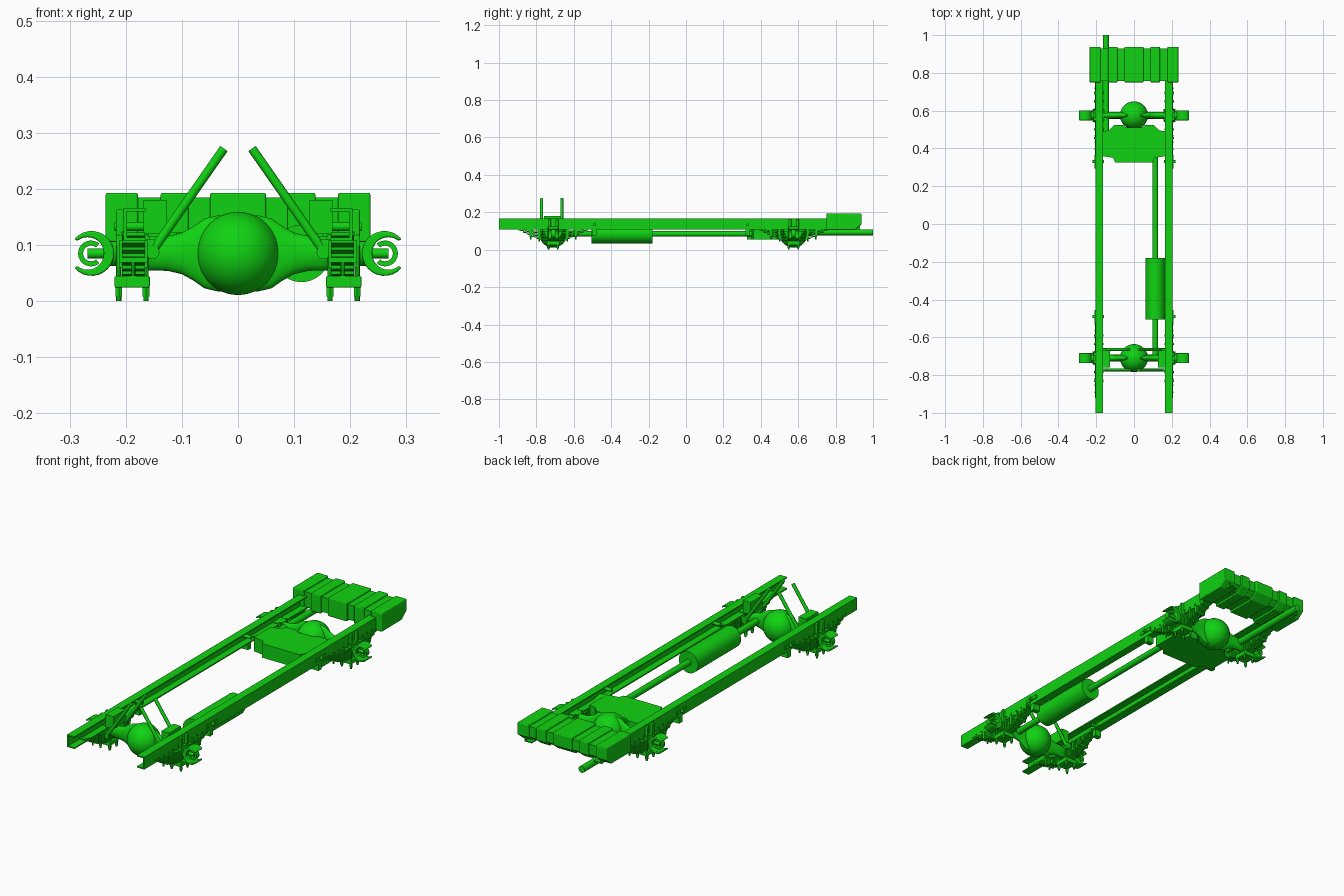
import bpy, bmesh, math
from mathutils import Vector, Matrix

cube = bpy.data.objects.get("Cube")
if cube:
    bpy.data.objects.remove(cube, do_unlink=True)

green = bpy.data.materials.new("bright green")
green.use_nodes = True
green.diffuse_color = (0.005, 0.65, 0.006, 1)
green.node_tree.nodes["Principled BSDF"].inputs["Base Color"].default_value = green.diffuse_color


def finish(name, bm, smooth=False, bevel=0):
    bmesh.ops.recalc_face_normals(bm, faces=bm.faces)
    mesh = bpy.data.meshes.new(name)
    bm.to_mesh(mesh)
    bm.free()
    mesh.materials.append(green)
    ob = bpy.data.objects.new(name, mesh)
    bpy.context.collection.objects.link(ob)
    if bevel:
        mod = ob.modifiers.new("Bevel", "BEVEL")
        mod.width, mod.segments = bevel, 3
    if smooth:
        bpy.ops.object.select_all(action="DESELECT")
        ob.select_set(True)
        bpy.context.view_layer.objects.active = ob
        bpy.ops.object.shade_smooth_by_angle(angle=math.radians(40))
    return ob


def box(name, x, y, z, bevel=0):
    """Block given by its (min, max) range on each axis."""
    bm = bmesh.new()
    bmesh.ops.create_cube(bm, size=1)
    for v in bm.verts:
        v.co = [r[0] + (c + 0.5) * (r[1] - r[0]) for c, r in zip(v.co, (x, y, z))]
    return finish(name, bm, bevel=bevel)


def rod(name, a, b, r, sides=20):
    a, b = Vector(a), Vector(b)
    turn = (b - a).to_track_quat("Z", "Y").to_matrix().to_4x4()
    bm = bmesh.new()
    bmesh.ops.create_cone(bm, cap_ends=True, segments=sides, radius1=r, radius2=r,
                          depth=(b - a).length, matrix=Matrix.Translation((a + b) / 2) @ turn)
    return finish(name, bm, smooth=sides > 8)


def prism(name, points, axis, lo, hi, smooth=False, bevel=0):
    """Outline extruded along an axis; the points hold the other two coordinates."""
    def place(p, d):
        c = list(p)
        c.insert("xyz".index(axis), d)
        return c
    bm = bmesh.new()
    ends = [[bm.verts.new(place(p, d)) for p in points] for d in (lo, hi)]
    n = len(points)
    for ring in ends:
        bm.faces.new(ring)
    for i in range(n):
        j = (i + 1) % n
        bm.faces.new((ends[0][i], ends[0][j], ends[1][j], ends[1][i]))
    return finish(name, bm, smooth, bevel)


def arc(cx, cz, r, start, end, n=20):
    angles = [math.radians(start + (end - start) * i / n) for i in range(n + 1)]
    return [(cx + r * math.cos(a), cz + r * math.sin(a)) for a in angles]


def flip(points, s):
    return [(s * p[0], p[1]) for p in points]


AXLE_Z = 0.085
AXLES = {"front": -0.71, "rear": 0.575}
SIDES = {"left": 1, "right": -1}

# Channel rails, open towards the middle
channel = [(0.165, 0.107), (0.204, 0.107), (0.204, 0.166), (0.165, 0.166),
           (0.165, 0.16), (0.198, 0.16), (0.198, 0.113), (0.165, 0.113)]
for side, s in SIDES.items():
    prism(side + "_frame_rail", flip(channel, s), "y", -1, 0.93)

# Ribbed rear tank: raised bands over a slightly smaller core
def tank_outline(inset):
    return [(0.75 + inset, 0.105 + inset), (0.9, 0.105 + inset), (0.938 - inset, 0.135),
            (0.938 - inset, 0.193 - inset), (0.75 + inset, 0.193 - inset)]

prism("rear_tank_core", tank_outline(0.008), "x", -0.23, 0.23)
for lo, hi in ((-0.236, -0.178), (-0.138, -0.088), (-0.05, 0.05), (0.088, 0.138), (0.178, 0.236)):
    prism("rear_tank_band", tank_outline(0), "x", lo, hi, bevel=0.004)

# Gearbox block between the rails
outline = [(0.168, 0.36), (0.168, 0.49), (0.135, 0.495), (0.105, 0.525), (0.06, 0.525), (0.04, 0.51)]
outline = [(0.1, 0.326), (0.11, 0.35)] + outline
outline += [(-x, y) for x, y in reversed(outline)]
prism("gearbox", outline, "z", 0.055, 0.122)

# Exhaust system
rod("muffler", (0.113, -0.505, AXLE_Z), (0.113, -0.18, AXLE_Z), 0.051, 40)
rod("exhaust_pipe", (0.113, -0.7, AXLE_Z), (0.113, 0.36, AXLE_Z), 0.015)
rod("tail_pipe", (-0.148, 0.48, 0.093), (-0.148, 1, 0.093), 0.016)


def axle_housing(name, y):
    """Flattened tube flaring towards the differential."""
    profile = [(0.24, 0.016), (0.17, 0.017), (0.165, 0.03), (0.125, 0.031),
               (0.1, 0.037), (0.08, 0.048), (0.06, 0.062), (0.035, 0.068)]
    profile += [(-x, r) for x, r in reversed(profile)]
    bm = bmesh.new()
    rings = []
    for x, r in profile:
        ry = min(r, 0.018)
        rings.append([bm.verts.new((x, y + ry * math.cos(a), AXLE_Z + r * math.sin(a)))
                      for a in (math.tau * k / 24 for k in range(24))])
    for a, b in zip(rings, rings[1:]):
        for k in range(24):
            bm.faces.new((a[k], a[k - 1], b[k - 1], b[k]))
    bm.faces.new(rings[0])
    bm.faces.new(rings[-1])
    finish(name, bm, smooth=True)


def leaf(name, s, y, top, half):
    """One curved leaf of a spring."""
    steps = [i / 6 for i in range(-6, 7)]
    upper = [(y + t * half, top + 0.55 * (t * half) ** 2) for t in steps]
    lower = [(py, pz - 0.006) for py, pz in reversed(upper)]
    prism(name, upper + lower, "x", *sorted((s * 0.166, s * 0.207)))


for end, y in AXLES.items():
    axle_housing(end + "_axle_housing", y)
    bm = bmesh.new()
    bmesh.ops.create_uvsphere(bm, u_segments=40, v_segments=24, radius=0.074,
                              matrix=Matrix.Translation((0, y, AXLE_Z)))
    finish(end + "_differential", bm, smooth=True)

    for side, s in SIDES.items():
        tag = end + "_" + side + "_"
        # Crescent hub carrier, open outwards, with an inner yoke
        crescent = arc(0.261, AXLE_Z, 0.04, 40, 320) + arc(0.268, AXLE_Z, 0.029, 310, 50)
        prism(tag + "hub_carrier", flip(crescent, s), "y", y - 0.027, y + 0.027, True, 0.009)
        yoke = arc(0.262, AXLE_Z, 0.023, -130, 130) + arc(0.262, AXLE_Z, 0.014, 130, -130)
        prism(tag + "hub_yoke", flip(yoke, s), "y", y - 0.011, y + 0.011, True)
        rod(tag + "stub_shaft", (s * 0.2, y, AXLE_Z), (s * 0.268, y, AXLE_Z), 0.009)
        rod(tag + "hub_collar", (s * 0.205, y, AXLE_Z), (s * 0.232, y, AXLE_Z), 0.022)

        # Leaf spring pack
        for i in range(7):
            leaf(tag + "spring_leaf", s, y, 0.098 - 0.0078 * i, 0.21 - 0.024 * i)
        for offset in (-0.12, -0.075, 0.075, 0.12):
            rise = 0.2 * abs(offset)
            box(tag + "spring_clip", sorted((s * 0.161, s * 0.212)),
                (y + offset - 0.006, y + offset + 0.006), (0.045 + rise, 0.108))
            rod(tag + "clip_bolt", (s * 0.187, y + offset, 0.03 + rise),
                (s * 0.187, y + offset, 0.1), 0.004, 8)

        # Clamp plates, U-bolts and nuts
        box(tag + "clamp_plate", sorted((s * 0.157, s * 0.22)), (y - 0.035, y + 0.035),
            (0.024, 0.045), 0.003)
        box(tag + "spring_seat", sorted((s * 0.158, s * 0.217)), (y - 0.03, y + 0.03), (0.098, 0.116))
        for x in (0.164, 0.2125):
            for dy in (-0.025, 0.025):
                rod(tag + "u_bolt", (s * x, y + dy, 0), (s * x, y + dy, 0.12), 0.0045, 8)
                rod(tag + "u_bolt_nut", (s * x, y + dy, 0.008), (s * x, y + dy, 0.026), 0.007, 6)
        for dy in (-0.02, 0.02):
            box(tag + "bump_bracket", sorted((s * 0.203, s * 0.217)),
                (y + dy - 0.008, y + dy + 0.008), (0.115, 0.163), 0.003)

        # Spring shackle on the outer face of the rail
        ys = y + (0.22 if end == "front" else -0.245)
        box(tag + "shackle_plate", sorted((s * 0.203, s * 0.209)), (ys - 0.035, ys + 0.035), (0.125, 0.141))
        rod(tag + "shackle_pin", (s * 0.16, ys, 0.133), (s * 0.22, ys, 0.133), 0.008, 12)
        box(tag + "shackle_hanger", sorted((s * 0.17, s * 0.203)), (ys - 0.012, ys + 0.012), (0.075, 0.11))

        # Rivets along the rail
        for k in range(-5, 6):
            if k:
                rod(tag + "rail_rivet", (s * 0.2, y + k * 0.036, 0.12),
                    (s * 0.208, y + k * 0.036, 0.12), 0.004, 6)

# Front damper struts and their mounting boxes
for side, s in SIDES.items():
    box(side + "_strut_mount", sorted((s * 0.127, s * 0.168)), (-0.76, -0.67), (0.12, 0.18))
    for y in (-0.772, -0.664):
        rod(side + "_damper_strut", (s * 0.152, y, 0.09), (s * 0.025, y, 0.272), 0.008, 16)
        rod(side + "_strut_pivot", (s * 0.152, y - 0.008, 0.087), (s * 0.152, y + 0.008, 0.087), 0.012)
        box(side + "_strut_arm", sorted((s * 0.148, s * 0.19)), (y - 0.006, y + 0.006), (0.08, 0.11))
